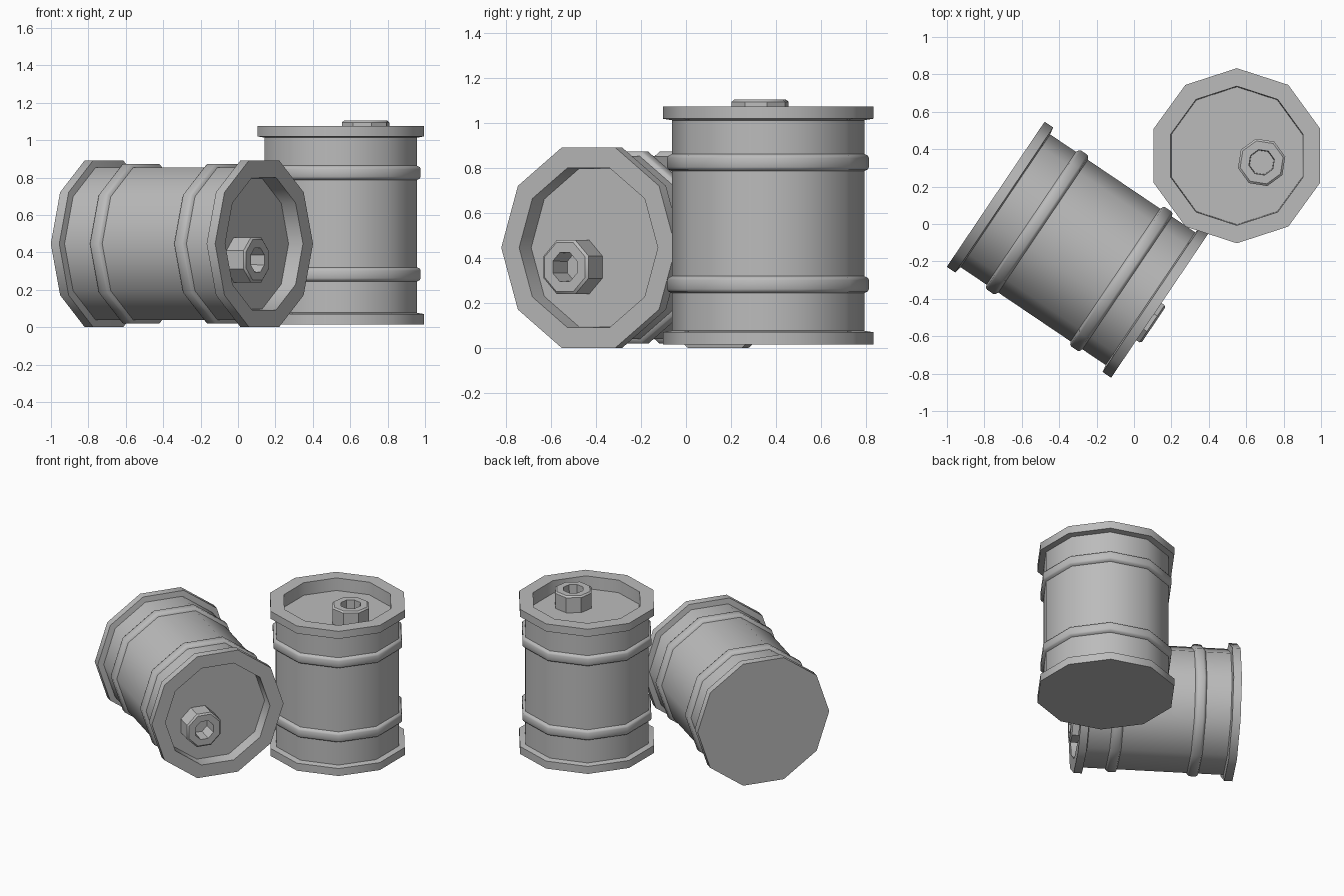
import bpy, bmesh, math
from mathutils import Matrix, Vector

cube = bpy.data.objects.get("Cube")
if cube:
    bpy.data.objects.remove(cube, do_unlink=True)

grey = bpy.data.materials.new("grey_metal")
grey.use_nodes = True
colour = (0.5, 0.5, 0.5, 1)
grey.diffuse_color = colour
grey.node_tree.nodes["Principled BSDF"].inputs["Base Color"].default_value = colour


def lathe(name, profile, sides, place, turn=0.0):
    """Spin a (radius, height) profile around z; profile runs bottom to top."""
    bm = bmesh.new()
    rings = []
    for r, z in profile:
        ring = []
        for i in range(sides):
            a = turn + math.tau * i / sides
            ring.append(bm.verts.new((r * math.cos(a), r * math.sin(a), z)))
        rings.append(ring)
    for low, high in zip(rings, rings[1:]):
        for i in range(sides):
            j = (i + 1) % sides
            bm.faces.new((low[i], low[j], high[j], high[i]))
    bmesh.ops.remove_doubles(bm, verts=bm.verts, dist=1e-5)
    mesh = bpy.data.meshes.new(name)
    bm.to_mesh(mesh)
    bm.free()
    mesh.materials.append(grey)
    obj = bpy.data.objects.new(name, mesh)
    bpy.context.collection.objects.link(obj)
    obj.matrix_world = place
    bpy.ops.object.select_all(action='DESELECT')
    obj.select_set(True)
    bpy.context.view_layer.objects.active = obj
    bpy.ops.object.shade_smooth_by_angle(angle=math.radians(40))
    return obj


SIDES = 10
BODY, RIM, HOOP, WELL = 0.428, 0.468, 0.449, 0.372
HEIGHT, FLOOR = 1.06, 0.97


def barrel(prefix, place):
    # Wall
    lathe(prefix + "_body", [(BODY, 0.04), (BODY, 1.02)], SIDES, place)
    # Closed bottom rim
    lathe(prefix + "_bottom_rim",
          [(0, 0), (RIM, 0), (RIM, 0.055), (BODY, 0.062)], SIDES, place)
    # Top rim with sunken lid
    lathe(prefix + "_top_rim",
          [(BODY, HEIGHT - 0.062), (RIM, HEIGHT - 0.055), (RIM, HEIGHT),
           (WELL, HEIGHT), (WELL - 0.004, FLOOR), (0, FLOOR)], SIDES, place)
    # Raised hoops
    for label, z in (("lower", 0.267), ("upper", 0.81)):
        lathe(prefix + "_" + label + "_hoop",
              [(BODY, z - 0.038), (HOOP - 0.005, z - 0.03), (HOOP, z - 0.02),
               (HOOP, z + 0.02), (HOOP - 0.005, z + 0.03), (BODY, z + 0.038)],
              SIDES, place)
    # Hollow filler spout
    spot = place @ Matrix.Rotation(math.radians(3), 4, 'Z') @ Matrix.Translation((0.137, 0, 0))
    lathe(prefix + "_spout",
          [(0.13, FLOOR), (0.13, 1.08), (0.118, 1.09), (0.07, 1.09),
           (0.066, FLOOR + 0.01), (0, FLOOR + 0.01)], 8, spot, math.radians(28.5))


# Standing barrel
barrel("standing_barrel",
       Matrix.Translation((0.55, 0.365, 0.015)) @ Matrix.Rotation(math.radians(-18), 4, 'Z'))

# Fallen barrel: its axis lies flat, lid towards the front
yaw = math.radians(34)
axis = Vector((math.cos(yaw), -math.sin(yaw), 0))
side = Vector((math.sin(yaw), math.cos(yaw), 0))
basis = Matrix((side, Vector((0, 0, 1)), axis)).transposed().to_4x4()
barrel("fallen_barrel",
       Matrix.Translation((-0.30, -0.1375, 0.446)) @ basis
       @ Matrix.Rotation(math.radians(216), 4, 'Z')
       @ Matrix.Translation((0, 0, -HEIGHT / 2)))
